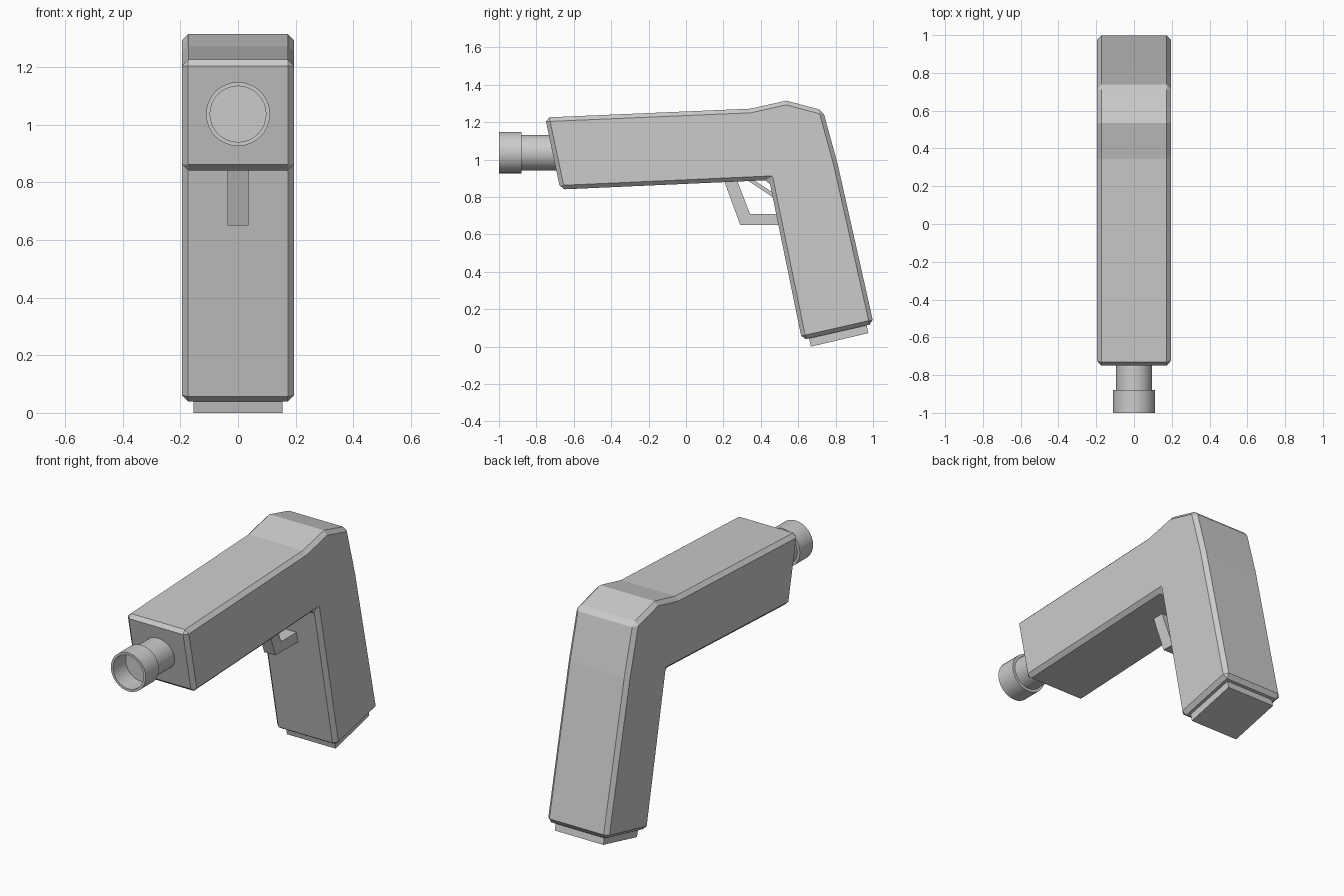
import bpy, bmesh, math

if "Cube" in bpy.data.objects:
    bpy.data.objects.remove(bpy.data.objects["Cube"])


def finish(bm, name):
    bmesh.ops.recalc_face_normals(bm, faces=bm.faces)
    me = bpy.data.meshes.new(name)
    bm.to_mesh(me)
    bm.free()
    ob = bpy.data.objects.new(name, me)
    bpy.context.collection.objects.link(ob)
    return ob


def extrude_profile(name, pts, half):
    """Side profile in (y, z), extruded across x from -half to half."""
    bm = bmesh.new()
    face = bm.faces.new([bm.verts.new((-half, y, z)) for y, z in pts])
    new = bmesh.ops.extrude_face_region(bm, geom=[face])["geom"]
    bmesh.ops.translate(bm, vec=(2 * half, 0, 0),
                        verts=[v for v in new if isinstance(v, bmesh.types.BMVert)])
    return finish(bm, name)


def lathe(name, pts, z, n=32):
    """Closed (radius, y) outline turned about the barrel axis."""
    bm = bmesh.new()
    rings = []
    for r, y in pts:
        rings.append([bm.verts.new((r * math.cos(2 * math.pi * i / n), y,
                                    z + r * math.sin(2 * math.pi * i / n)))
                      for i in range(n)])
    for a, b in zip(rings, rings[1:]):
        for i in range(n):
            j = (i + 1) % n
            bm.faces.new((a[i], a[j], b[j], b[i]))
    bm.faces.new(rings[0])
    bm.faces.new(rings[-1])
    return finish(bm, name)


def smooth(ob):
    bpy.ops.object.select_all(action='DESELECT')
    ob.select_set(True)
    bpy.context.view_layer.objects.active = ob
    bpy.ops.object.shade_smooth_by_angle(angle=math.radians(30))


# Main body: slide and grip as one chamfered shell
body = extrude_profile("body", [
    (-0.753, 1.225), (0.345, 1.272), (0.535, 1.315), (0.732, 1.263),
    (0.81, 0.98), (1.003, 0.122), (0.62, 0.035), (0.445, 0.89),
    (-0.672, 0.84)], 0.195)
bev = body.modifiers.new("chamfer", 'BEVEL')
bev.width = 0.022
bev.segments = 1
bev.limit_method = 'ANGLE'
bev.angle_limit = math.radians(35)
bpy.context.view_layer.objects.active = body
bpy.ops.object.modifier_apply(modifier="chamfer")

# Barrel with open muzzle collar
barrel = lathe("barrel", [
    (0.095, -0.60), (0.095, -0.88), (0.111, -0.88), (0.111, -1.0),
    (0.097, -1.0), (0.097, -0.885)], 1.037)
smooth(barrel)

# Trigger guard and trigger
extrude_profile("trigger_guard", [
    (0.195, 0.91), (0.29, 0.65), (0.51, 0.65), (0.51, 0.71),
    (0.342, 0.71), (0.265, 0.91)], 0.036)
extrude_profile("trigger", [
    (0.305, 0.905), (0.47, 0.795), (0.47, 0.82), (0.34, 0.905)], 0.036)

# Magazine base plate under the grip
extrude_profile("magazine_base", [
    (0.65, 0.08), (0.668, 0.0), (0.975, 0.072), (0.957, 0.152)], 0.155)
